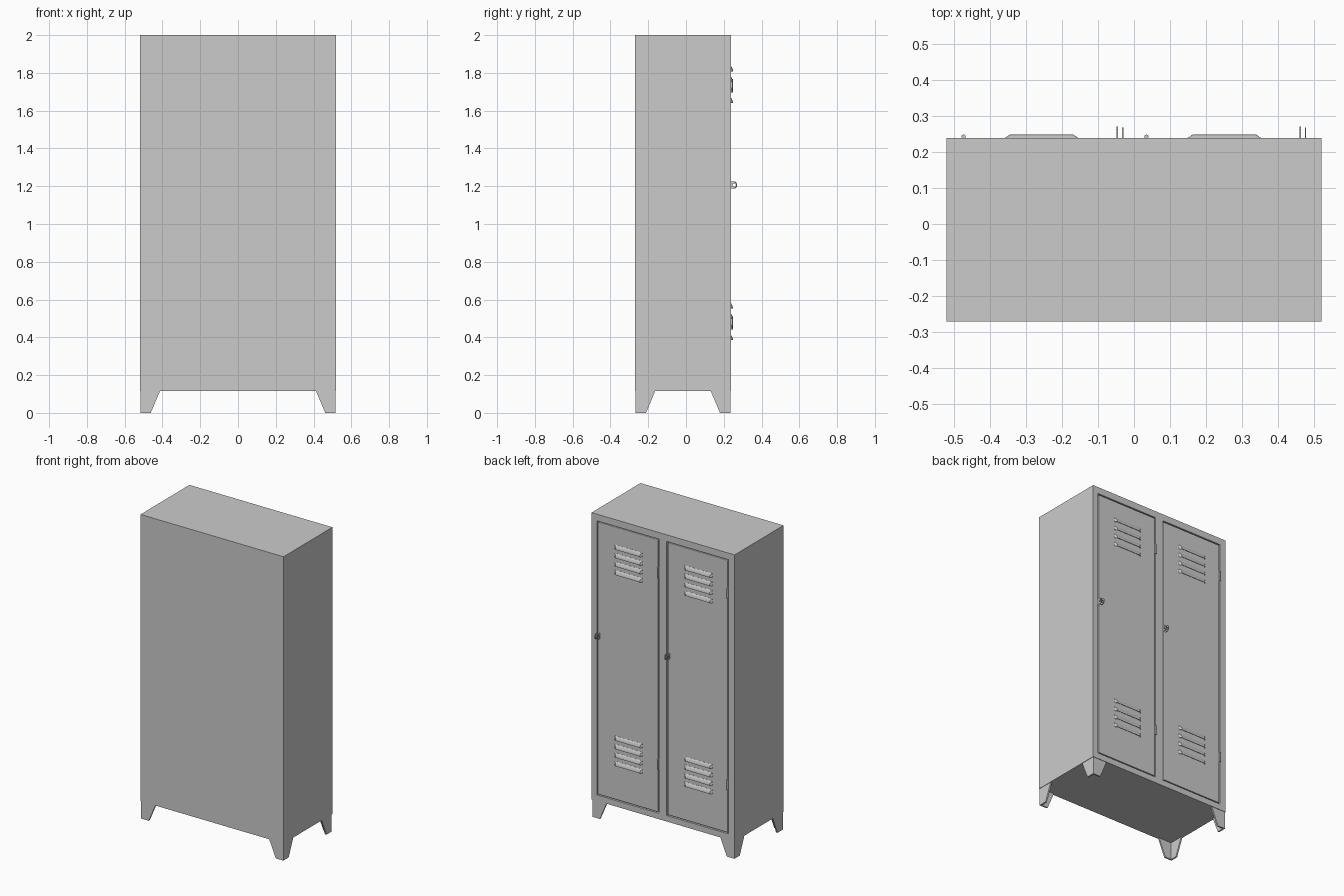
import bpy, bmesh, math

if "Cube" in bpy.data.objects:
    bpy.data.objects.remove(bpy.data.objects["Cube"])

FRONT = 0.238          # y of the door side of the carcass
BACK = -0.27
DOORS = [-0.2515, 0.2555]
DOOR_W, DOOR_Z0, DOOR_Z1 = 0.438, 0.16, 1.95


def make(name, verts, faces):
    me = bpy.data.meshes.new(name)
    me.from_pydata(verts, [], faces)
    bm = bmesh.new()
    bm.from_mesh(me)
    bmesh.ops.recalc_face_normals(bm, faces=bm.faces)
    bm.to_mesh(me)
    bm.free()
    ob = bpy.data.objects.new(name, me)
    bpy.context.collection.objects.link(ob)
    return ob


def loft(name, a, b):
    """Closed solid between two matching outlines."""
    n = len(a)
    faces = [tuple(range(n)), tuple(range(n, 2 * n))]
    faces += [(i, (i + 1) % n, n + (i + 1) % n, n + i) for i in range(n)]
    return make(name, a + b, faces)


def box(name, x0, x1, y0, y1, z0, z1):
    ring = [(x0, y0), (x1, y0), (x1, y1), (x0, y1)]
    return loft(name, [(x, y, z0) for x, y in ring], [(x, y, z1) for x, y in ring])


def cylinder(name, x, y, z, r, h):
    bpy.ops.mesh.primitive_cylinder_add(vertices=16, radius=r, depth=h, location=(x, y, z))
    ob = bpy.context.object
    ob.name = name
    bpy.ops.object.shade_smooth_by_angle(angle=math.radians(40))
    return ob


def louvre(name, cx, z):
    """Pressed hood, open at its lower edge."""
    rows = [(0.1015, 0.0, 0.014), (0.092, 0.005, 0.006), (0.088, 0.0085, -0.004), (0.087, 0.0095, -0.013)]
    verts, faces = [], []
    for hw, d, dz in rows:
        zb = z + dz
        verts += [(cx - 0.1015, FRONT - 0.001, zb), (cx - hw, FRONT + d, zb),
                  (cx + hw, FRONT + d, zb), (cx + 0.1015, FRONT - 0.001, zb)]
    for r in range(3):
        for c in range(3):
            i = r * 4 + c
            faces.append((i, i + 1, i + 5, i + 4))
    ob = make(name, verts, faces)
    m = ob.modifiers.new("sheet", 'SOLIDIFY')
    m.thickness = 0.002
    m.offset = 0
    return ob


def hasp_tab(name, x, tip, z=1.206):
    """Thin lock tab with chamfered corners and a round hole."""
    y0, h, c, t = FRONT - 0.006, 0.018, 0.008, 0.002
    n = 16
    cy = FRONT + 0.017
    outer, inner = [], []
    for i in range(n):
        a = 2 * math.pi * i / n
        ca, sa = math.cos(a), math.sin(a)
        lim = (tip - cy) if ca > 0 else (cy - y0)
        k = min(lim / max(abs(ca), 1e-6), h / max(abs(sa), 1e-6))
        if ca > 0:
            k = min(k, (lim + h - c) / (abs(ca) + abs(sa)))
        outer.append((cy + k * ca, z + k * sa))
        inner.append((cy + 0.009 * ca, z + 0.009 * sa))
    verts = [(x + s, y, zz) for s in (-t, t) for ring in (outer, inner) for y, zz in ring]
    faces = []
    for i in range(n):
        j = (i + 1) % n
        faces += [(i, j, n + j, n + i), (2 * n + i, 2 * n + j, 3 * n + j, 3 * n + i),
                  (i, j, 2 * n + j, 2 * n + i), (n + i, n + j, 3 * n + j, 3 * n + i)]
    return make(name, verts, faces)


# Carcass with a shallow recess for each door
body = box("locker_body", -0.52, 0.52, BACK, FRONT, 0.115, 2.0)
for i, cx in enumerate(DOORS):
    g = 0.006
    cut = box("door_recess_cutter", cx - DOOR_W / 2 - g, cx + DOOR_W / 2 + g,
              FRONT - 0.018, FRONT + 0.05, DOOR_Z0 - g, DOOR_Z1 + g)
    mod = body.modifiers.new("recess", 'BOOLEAN')
    mod.object = cut
    mod.solver = 'EXACT'
    bpy.context.view_layer.objects.active = body
    bpy.ops.object.modifier_apply(modifier=mod.name)
    bpy.data.objects.remove(cut)

# Doors with louvres, hinges and hasps
for n, cx in enumerate(DOORS, 1):
    x0, x1 = cx - DOOR_W / 2, cx + DOOR_W / 2
    door = box(f"door_{n}", x0, x1, FRONT - 0.02, FRONT, DOOR_Z0, DOOR_Z1)
    bev = door.modifiers.new("rounded_edge", 'BEVEL')
    bev.width, bev.segments = 0.004, 2

    for group, top in (("upper", 1.821), ("lower", 0.565)):
        for k in range(4):
            louvre(f"{group}_louvre_{n}_{k + 1}", cx - 0.005, top - k * 0.0557)

    for group, z in (("upper", 1.735), ("lower", 0.478)):
        cylinder(f"{group}_hinge_{n}", x0 - 0.002, FRONT + 0.004, z, 0.0058, 0.066)

    hasp_tab(f"door_hasp_{n}", x1 - 0.014, 0.27)
    hasp_tab(f"frame_hasp_{n}", x1 + 0.001, 0.267)

# Folded angle-section legs, tapering downward
CX, Y_MID, HX, HY, T = 0, (FRONT + BACK) / 2, 0.517, 0.251, 0.01
for sx, xn in ((-1, "left"), (1, "right")):
    for sy, yn in ((-1, "front"), (1, "back")):
        def ring(w, z):
            pts = [(0, 0), (w, 0), (w, T), (T, T), (T, w), (0, w)]
            return [(sx * (HX - a), Y_MID + sy * (HY - b), z) for a, b in pts]
        loft(f"{yn}_{xn}_leg", ring(0.055, 0.0), ring(0.105, 0.118))
